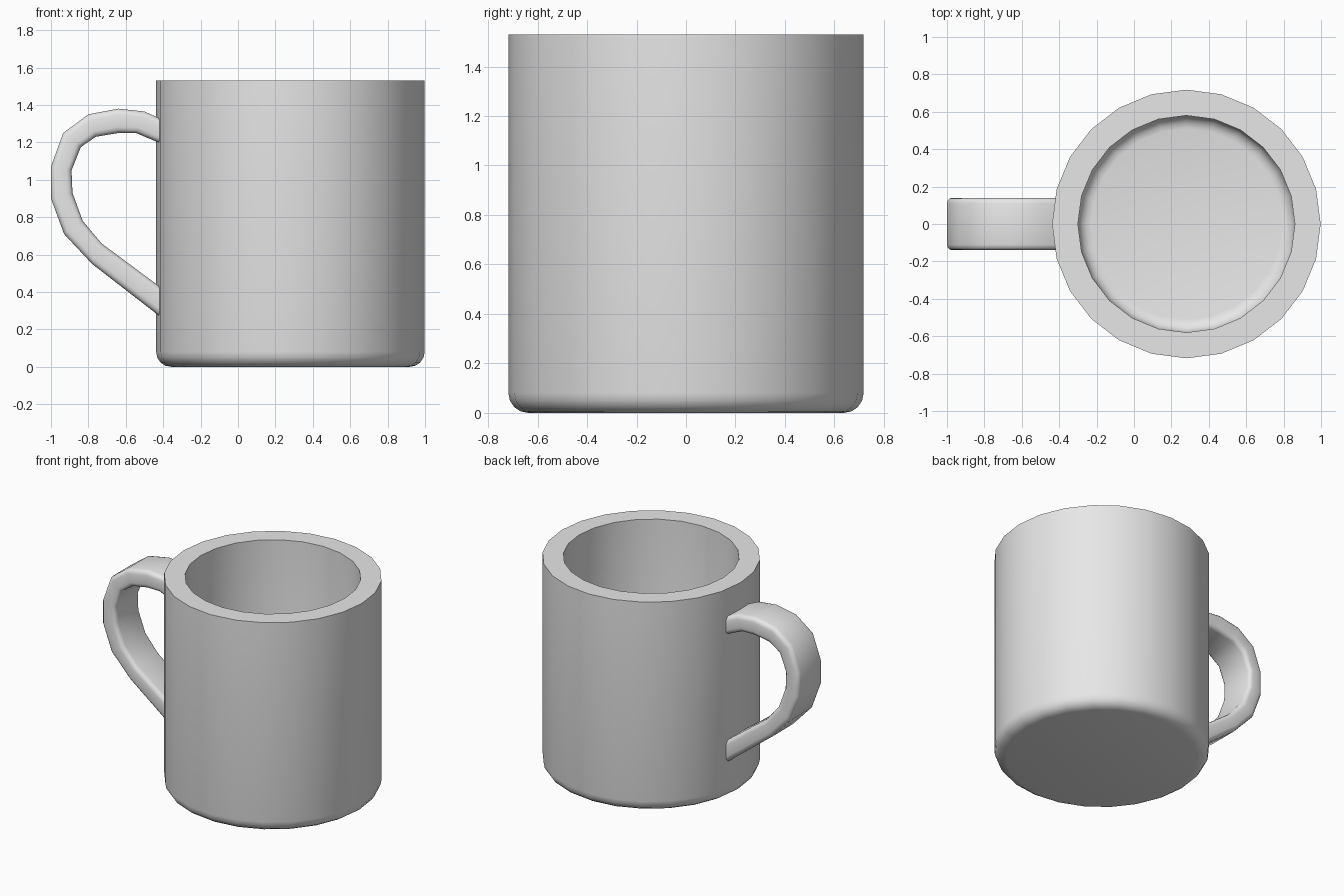
import bpy, bmesh, math

if "Cube" in bpy.data.objects:
    bpy.data.objects.remove(bpy.data.objects["Cube"])

mat = bpy.data.materials.new("light grey ceramic")
mat.diffuse_color = (0.8, 0.8, 0.8, 1)
mat.use_nodes = True
mat.node_tree.nodes["Principled BSDF"].inputs["Base Color"].default_value = mat.diffuse_color


def finish(name, bm):
    bmesh.ops.recalc_face_normals(bm, faces=bm.faces)
    me = bpy.data.meshes.new(name)
    bm.to_mesh(me)
    bm.free()
    me.materials.append(mat)
    ob = bpy.data.objects.new(name, me)
    bpy.context.collection.objects.link(ob)
    bpy.ops.object.select_all(action='DESELECT')
    ob.select_set(True)
    bpy.context.view_layer.objects.active = ob
    bpy.ops.object.shade_smooth_by_angle(angle=math.radians(40))


def skin(bm, rings):
    # join successive closed rings with quads and cap both ends
    n = len(rings[0])
    vs = [[bm.verts.new(p) for p in r] for r in rings]
    for a, b in zip(vs, vs[1:]):
        for i in range(n):
            j = (i + 1) % n
            bm.faces.new((a[i], a[j], b[j], b[i]))
    bm.faces.new(vs[0])
    bm.faces.new(vs[-1])


def arc(cx, cz, r, a0, a1, steps=4):
    return [(cx + r * math.cos(math.radians(a0 + (a1 - a0) * i / steps)),
             cz + r * math.sin(math.radians(a0 + (a1 - a0) * i / steps)))
            for i in range(steps + 1)]


# cup: outer wall, flat rim, inner wall and floor, 24 sides
SIDES, CX, R, RI, H = 24, 0.28, 0.718, 0.58, 1.53
profile = arc(R - 0.08, 0.08, 0.08, -90, 0)
profile += [(R, H), (RI, H)]
profile += arc(RI - 0.07, 0.21, 0.07, 0, -90)
bm = bmesh.new()
skin(bm, [[(CX + r * math.cos(math.tau * i / SIDES),
            r * math.sin(math.tau * i / SIDES), z) for i in range(SIDES)]
          for r, z in profile])
finish("cup", bm)

# handle: outer and inner edge points along its loop
outer = [(-.38, 1.31), (-.50, 1.365), (-.64, 1.38), (-.80, 1.35), (-.935, 1.25),
         (-1, 1.07), (-1, .90), (-.93, .71), (-.78, .55), (-.38, .24)]
inner = [(-.38, 1.18), (-.545, 1.25), (-.64, 1.25), (-.76, 1.23), (-.84, 1.175),
         (-.89, 1.05), (-.885, .93), (-.83, .78), (-.73, .66), (-.38, .40)]
W, B = 0.14, 0.03  # half width, rounded corner
half = 0.06
section = []
for sy, st, a in ((1, 1, 0), (-1, 1, 90), (-1, -1, 180), (1, -1, 270)):
    section += arc(sy * (W - B), st * (half - B), B, a, a + 90, 3)
rings = []
for (ox, oz), (ix, iz) in zip(outer, inner):
    ring = []
    for y, t in section:
        k = (t / half + 1) / 2
        ring.append((ix + (ox - ix) * k, y, iz + (oz - iz) * k))
    rings.append(ring)
bm = bmesh.new()
skin(bm, rings)
finish("handle", bm)
